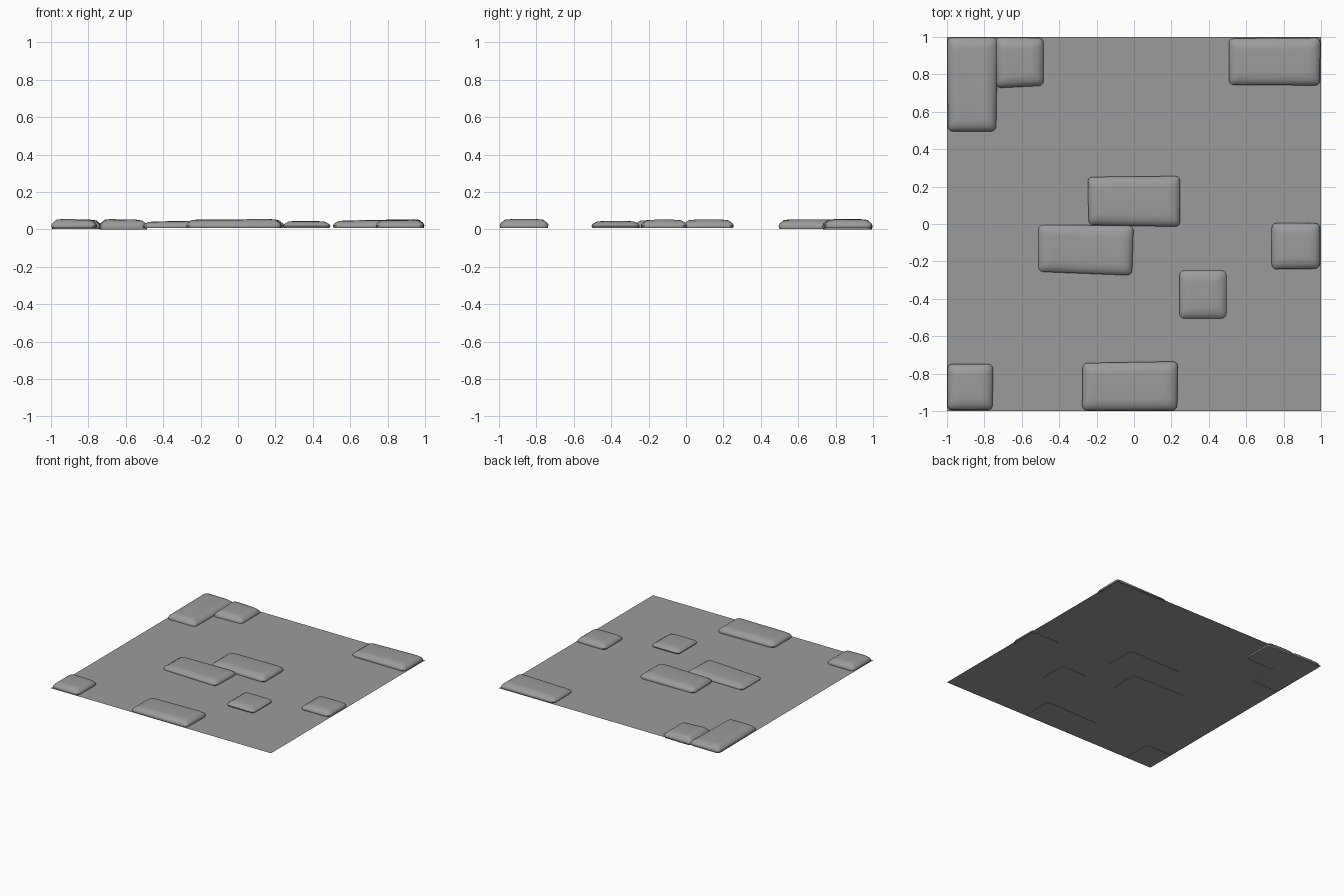
import bpy, bmesh
from mathutils import Vector
from math import sin, cos, pi

if "Cube" in bpy.data.objects:
    bpy.data.objects.remove(bpy.data.objects["Cube"])

GROUND_Z = 0.010

grey = bpy.data.materials.new("stone_grey")
grey.diffuse_color = (0.33, 0.33, 0.33, 1)
grey.use_nodes = True
grey.node_tree.nodes["Principled BSDF"].inputs["Base Color"].default_value = grey.diffuse_color


def smooth(obj):
    bpy.ops.object.select_all(action='DESELECT')
    obj.select_set(True)
    bpy.context.view_layer.objects.active = obj
    bpy.ops.object.shade_smooth_by_angle(angle=0.9)


def make_object(name, bm):
    mesh = bpy.data.meshes.new(name)
    bm.to_mesh(mesh)
    bm.free()
    mesh.materials.append(grey)
    obj = bpy.data.objects.new(name, mesh)
    bpy.context.collection.objects.link(obj)
    return obj


def outline(corners, inset, radius):
    """Rounded, slightly irregular four-sided outline, inset towards its middle."""
    signs = [(1, 1), (-1, 1), (-1, -1), (1, -1)]
    points = []
    for i, ((x, y), (sx, sy)) in enumerate(zip(corners, signs)):
        c = Vector((x + sx * (inset + radius), y + sy * (inset + radius)))
        for k in range(4):
            a = pi + i * pi / 2 + k * pi / 6
            points.append(c + radius * Vector((cos(a), sin(a))))
    return points


def stone(name, corners, z_bottom, z_left, z_right):
    """Low paving stone with short rim, sloping shoulder and tilted top."""
    x_min = min(c[0] for c in corners)
    x_max = max(c[0] for c in corners)
    profile = [(0.004, 0.0), (0.0, 0.3), (0.006, 0.55), (0.028, 0.92), (0.06, 1.0)]
    bm = bmesh.new()
    rings = []
    for inset, t in profile:
        ring = []
        for p in outline(corners, inset, 0.027):
            f = (p.x - x_min) / (x_max - x_min)
            top = z_left + (z_right - z_left) * f
            ring.append(bm.verts.new((p.x, p.y, z_bottom + (top - z_bottom) * t)))
        rings.append(ring)
    for low, high in zip(rings, rings[1:]):
        n = len(low)
        for i in range(n):
            j = (i + 1) % n
            bm.faces.new((low[i], low[j], high[j], high[i]))
    base = bm.faces.new(rings[0][::-1])
    bm.faces.new(rings[-1])
    obj = make_object(name, bm)
    smooth(obj)


# Flat ground sheet
bm = bmesh.new()
bm.faces.new([bm.verts.new((x, y, GROUND_Z)) for x, y in ((-1, -1), (1, -1), (1, 1), (-1, 1))])
make_object("ground_sheet", bm)

# Scattered paving stones: corners run counter-clockwise from front left
stones = [
    ("corner_long_stone", [(-.995, .495), (-.737, .495), (-.729, .998), (-.998, .998)], .003, .054, .051),
    ("corner_small_stone", [(-.738, .728), (-.483, .738), (-.483, .995), (-.742, .998)], .000, .056, .050),
    ("back_right_stone", [(.507, .744), (.994, .741), (.997, .996), (.507, .992)], .008, .046, .055),
    ("centre_back_stone", [(-.243, -.006), (.247, -.014), (.247, .256), (-.247, .252)], .007, .050, .052),
    ("centre_front_stone", [(-.511, -.256), (-.010, -.274), (-.003, -.009), (-.511, -.004)], .007, .041, .050),
    ("right_stone", [(.736, -.242), (.994, -.239), (.994, .005), (.736, .005)], .008, .049, .052),
    ("front_right_stone", [(.242, -.505), (.494, -.505), (.494, -.248), (.242, -.248)], .008, .045, .043),
    ("front_left_stone", [(-.998, -.995), (-.756, -.995), (-.754, -.748), (-.998, -.748)], .007, .056, .052),
    ("front_centre_stone", [(-.277, -.997), (.231, -.997), (.234, -.735), (-.275, -.743)], .008, .052, .055),
]
for data in stones:
    stone(*data)
